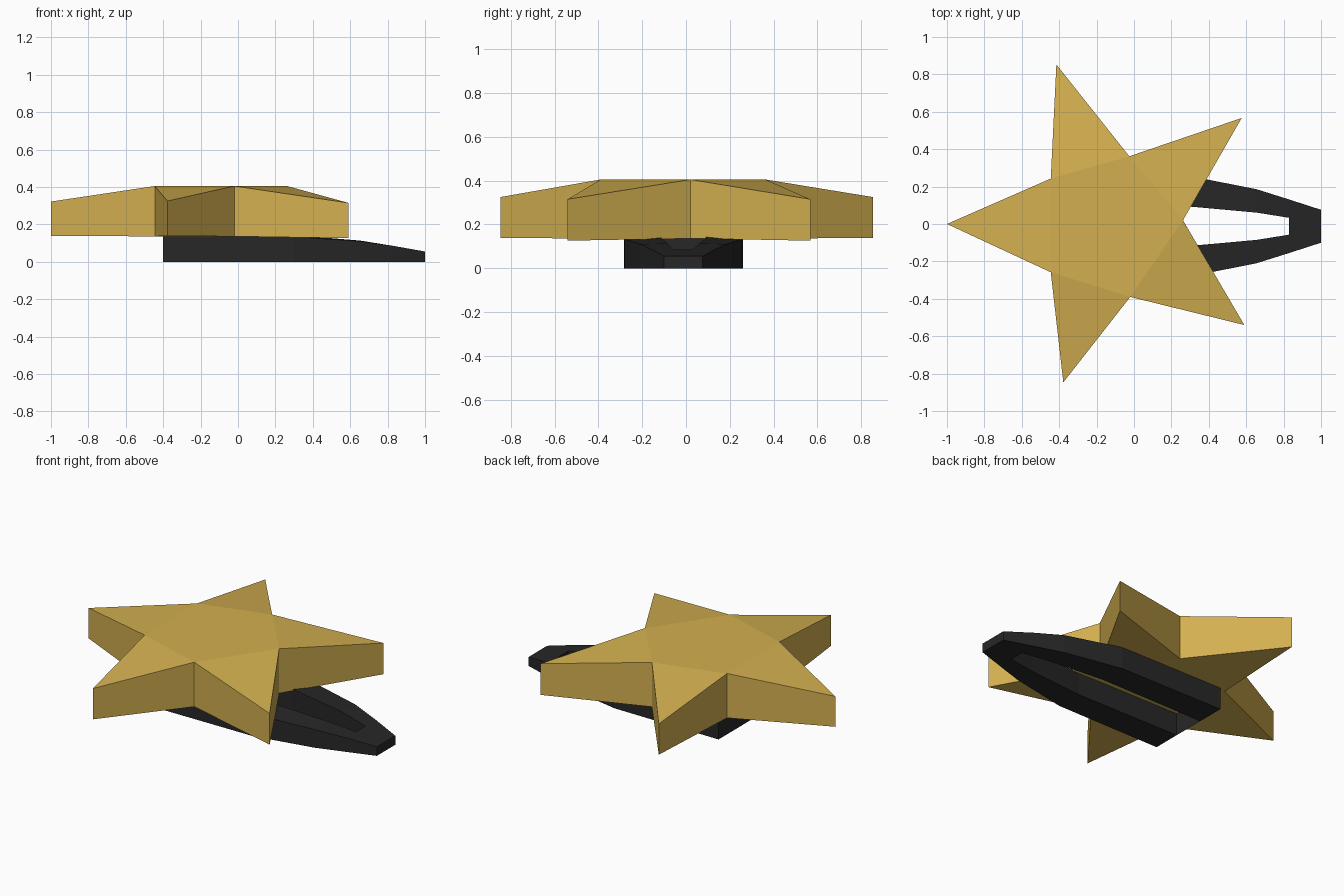
import bpy, bmesh

if "Cube" in bpy.data.objects:
    bpy.data.objects.remove(bpy.data.objects["Cube"])


def make_object(name, bm, color):
    bmesh.ops.recalc_face_normals(bm, faces=bm.faces)
    mesh = bpy.data.meshes.new(name)
    bm.to_mesh(mesh)
    bm.free()
    mat = bpy.data.materials.new(name + "_color")
    mat.diffuse_color = color
    mat.use_nodes = True
    mat.node_tree.nodes["Principled BSDF"].inputs["Base Color"].default_value = mat.diffuse_color
    mesh.materials.append(mat)
    obj = bpy.data.objects.new(name, mesh)
    bpy.context.collection.objects.link(obj)
    return obj


# Star: flat raised pentagon with tips sloping down (x, y, bottom z, top z)
tips = [(-1, 0, .138, .322), (-.415, .853, .138, .325), (.576, .567, .126, .315),
        (.59, -.54, .126, .315), (-.378, -.847, .138, .325)]
notches = [(-.445, .243), (-.025, .362), (.262, .02), (-.02, -.39), (-.445, -.258)]
bm = bmesh.new()
tip_v = [[bm.verts.new((x, y, z)) for z in (b, t)] for x, y, b, t in tips]
notch_v = [[bm.verts.new((x, y, z)) for z in (.136, .405)] for x, y in notches]
for i in range(5):
    before, tip, after = notch_v[i - 1], tip_v[i], notch_v[i]
    for level in (0, 1):
        bm.faces.new((before[level], tip[level], after[level]))
    for a, b in ((before, tip), (tip, after)):
        bm.faces.new((a[0], b[0], b[1], a[1]))
for level in (0, 1):
    bm.faces.new([n[level] for n in notch_v])
make_object("star", bm, (.65, .43, .08, 1))

# Clip: two tapering arms joined at the nose (x, outer half width, slot half width, outer z, inner z)
stations = [(-.4, .272, .10, .134, .138), (.3, .268, .105, .134, .143),
            (.655, .198, .073, .11, .113), (.83, .143, .045, .085, .085)]
CENTER_Y = -.012
bm = bmesh.new()
arms = []
for side in (1, -1):
    rings = []
    for x, outer, inner, z_out, z_in in stations:
        section = ((outer, 0), (outer, z_out), (inner, z_in), (inner, 0))
        rings.append([bm.verts.new((x, CENTER_Y + side * w, z)) for w, z in section])
    for a, b in zip(rings, rings[1:]):
        for k in range(4):
            j = (k + 1) % 4
            bm.faces.new((a[k], a[j], b[j], b[k]))
    bm.faces.new(rings[0])
    arms.append(rings)

# Solid nose closing the slot
left, right = arms[0][-1], arms[1][-1]
nose = [[bm.verts.new((1, CENTER_Y + s * .088, z)) for z in (0, .055)] for s in (1, -1)]
bm.faces.new((left[1], left[2], right[2], right[1], nose[1][1], nose[0][1]))
bm.faces.new((left[0], left[3], right[3], right[0], nose[1][0], nose[0][0]))
bm.faces.new((left[2], left[3], right[3], right[2]))
for end, tip in ((left, nose[0]), (right, nose[1])):
    bm.faces.new((end[0], end[1], tip[1], tip[0]))
bm.faces.new((nose[0][0], nose[0][1], nose[1][1], nose[1][0]))

# Thin wall across the hidden end of the slot
start_l, start_r = arms[0][0], arms[1][0]
bm.faces.new((start_l[2], start_l[3], start_r[3], start_r[2]))
make_object("clip", bm, (.02, .02, .02, 1))
